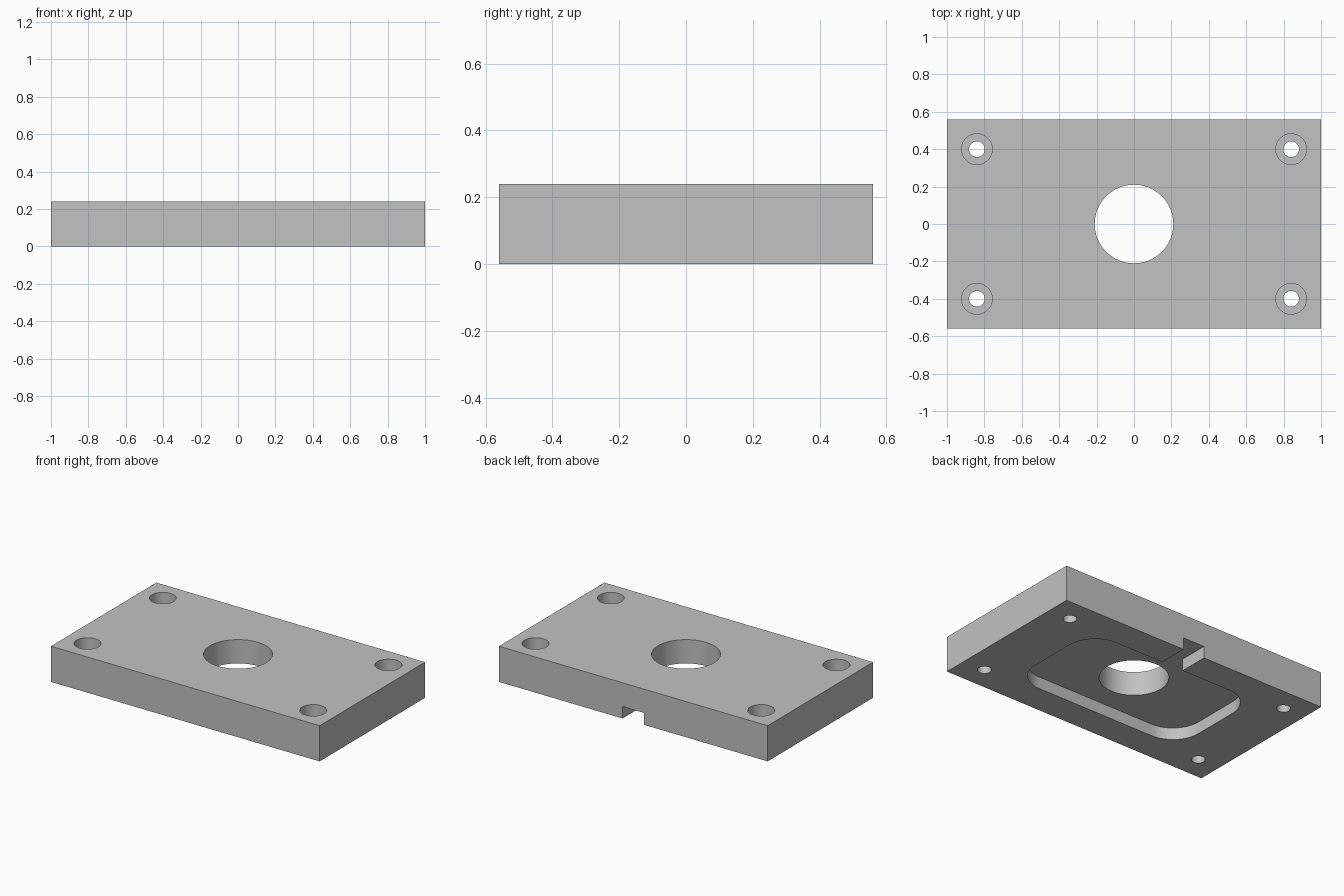
import bpy, bmesh, math

cube = bpy.data.objects.get("Cube")
if cube:
    bpy.data.objects.remove(cube, do_unlink=True)

LENGTH, WIDTH, HEIGHT = 2.0, 1.12, 0.24
POCKET_DEPTH = 0.08

# Single plain grey
grey = bpy.data.materials.new("plain grey")
grey.use_nodes = True
colour = (0.54, 0.54, 0.54, 1.0)
grey.diffuse_color = colour
grey.node_tree.nodes["Principled BSDF"].inputs["Base Color"].default_value = colour


def prism(name, outline, z0, z1):
    """Extrude a counter-clockwise outline from z0 to z1."""
    bm = bmesh.new()
    face = bm.faces.new([bm.verts.new((x, y, z0)) for x, y in outline])
    extruded = bmesh.ops.extrude_face_region(bm, geom=[face])["geom"]
    verts = [g for g in extruded if isinstance(g, bmesh.types.BMVert)]
    bmesh.ops.translate(bm, verts=verts, vec=(0, 0, z1 - z0))
    bmesh.ops.recalc_face_normals(bm, faces=bm.faces)
    mesh = bpy.data.meshes.new(name)
    bm.to_mesh(mesh)
    bm.free()
    mesh.materials.append(grey)
    obj = bpy.data.objects.new(name, mesh)
    bpy.context.collection.objects.link(obj)
    return obj


def arc(cx, cy, r, start, sweep, steps):
    return [(cx + r * math.cos(start + sweep * i / steps),
             cy + r * math.sin(start + sweep * i / steps)) for i in range(steps + 1)]


def circle(cx, cy, r, steps=64):
    return arc(cx, cy, r, 0, math.tau, steps)[:-1]


def cut(target, cutter):
    """Subtract the cutter from the target, then discard it."""
    cutter.hide_render = True
    mod = target.modifiers.new("cut", 'BOOLEAN')
    mod.operation = 'DIFFERENCE'
    mod.solver = 'EXACT'
    mod.object = cutter
    bpy.context.view_layer.objects.active = target
    bpy.ops.object.modifier_apply(modifier=mod.name)
    bpy.data.objects.remove(cutter, do_unlink=True)


# Rectangular block
hx, hy = LENGTH / 2, WIDTH / 2
plate = prism("mounting_plate", [(-hx, -hy), (hx, -hy), (hx, hy), (-hx, hy)], 0, HEIGHT)

# Rounded pocket in the underside, with a slot running out through the back
px, py, r, slot = 0.64, 0.36, 0.2, 0.08
quarter = math.pi / 2
outline = arc(px - r, py - r, r, 0, quarter, 16)
outline += [(slot, py), (slot, hy + 0.1), (-slot, hy + 0.1), (-slot, py)]
outline += arc(r - px, py - r, r, quarter, quarter, 16)
outline += arc(r - px, r - py, r, 2 * quarter, quarter, 16)
outline += arc(px - r, r - py, r, 3 * quarter, quarter, 16)
cut(plate, prism("pocket_cutter", outline, -0.1, POCKET_DEPTH))

# Large centre bore
cut(plate, prism("bore_cutter", circle(0, 0, 0.21, 96), -0.1, HEIGHT + 0.1))

# Counterbored screw holes in the corners
for sx in (-1, 1):
    for sy in (-1, 1):
        x, y = 0.84 * sx, 0.40 * sy
        cut(plate, prism("screw_cutter", circle(x, y, 0.042), -0.1, HEIGHT + 0.1))
        cut(plate, prism("counterbore_cutter", circle(x, y, 0.082), 0.12, HEIGHT + 0.1))

# Smooth round walls, crisp edges
bpy.ops.object.select_all(action='DESELECT')
plate.select_set(True)
bpy.context.view_layer.objects.active = plate
bpy.ops.object.shade_smooth_by_angle(angle=math.radians(30))
